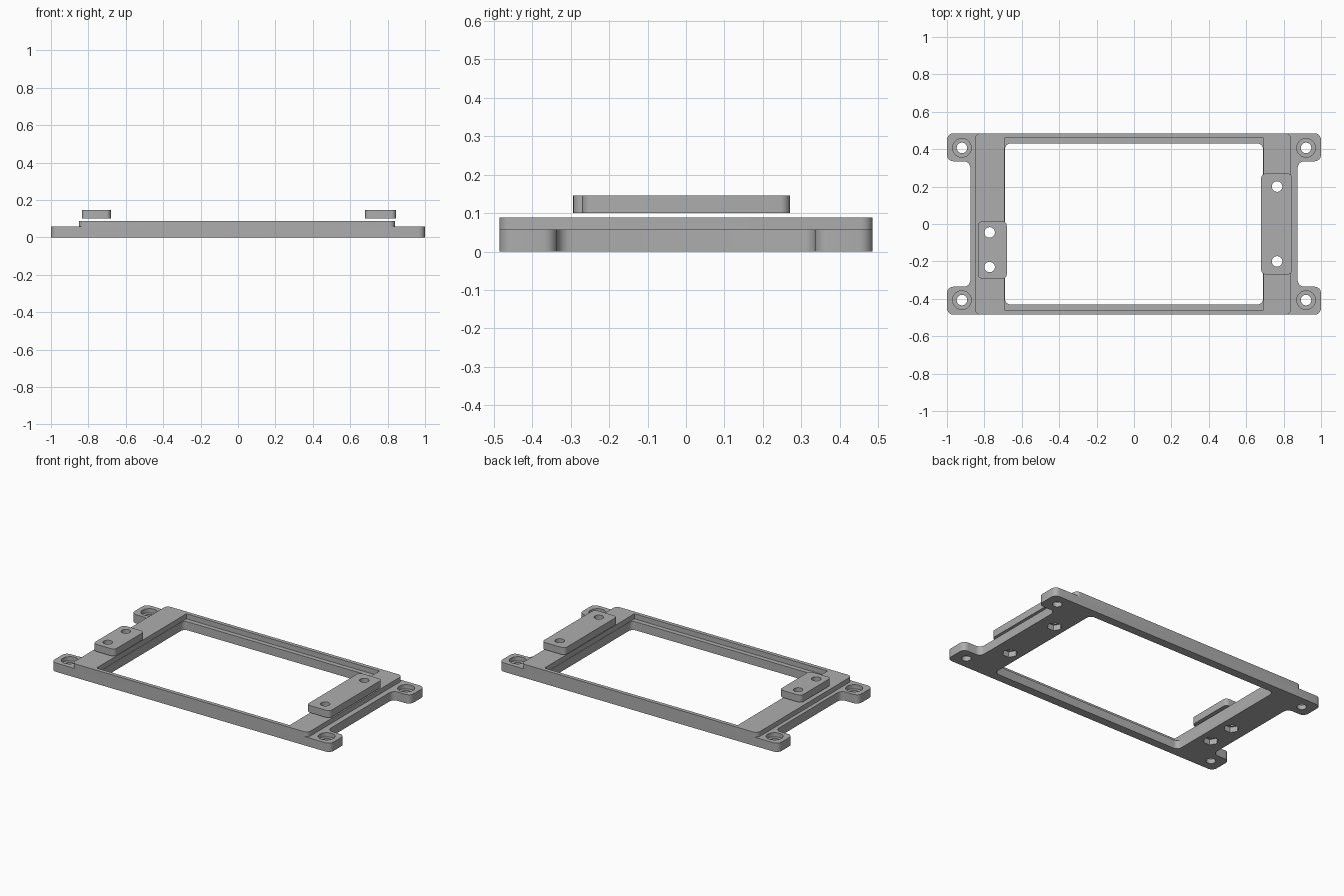
import bpy, bmesh, math
from mathutils import Matrix, Vector

cube = bpy.data.objects.get("Cube")
if cube:
    bpy.data.objects.remove(cube, do_unlink=True)

grey = bpy.data.materials.new("plain grey")
grey.use_nodes = True
COLOR = (0.42, 0.42, 0.42, 1)
grey.diffuse_color = COLOR
grey.node_tree.nodes["Principled BSDF"].inputs["Base Color"].default_value = COLOR


def rounded(corners, radius, steps=6):
    """Round every right-angled corner of an outline."""
    pts = []
    for i, corner in enumerate(corners):
        p = Vector(corner)
        u = (Vector(corners[i - 1]) - p).normalized()
        v = (Vector(corners[(i + 1) % len(corners)]) - p).normalized()
        for k in range(steps + 1):
            t = math.pi / 2 * k / steps
            pts.append(p + radius * (u + v - v * math.cos(t) - u * math.sin(t)))
    return pts


def box(x0, x1, y0, y1):
    return [(x0, y0), (x1, y0), (x1, y1), (x0, y1)]


def ring(x, y, r, sides=32):
    return [(x + r * math.cos(math.tau * k / sides),
             y + r * math.sin(math.tau * k / sides)) for k in range(sides)]


def prism(name, outline, z0, z1, matrix=None):
    """Extrude a flat outline from z0 to z1."""
    bm = bmesh.new()
    face = bm.faces.new([bm.verts.new((p[0], p[1], z0)) for p in outline])
    out = bmesh.ops.extrude_face_region(bm, geom=[face])
    top = [g for g in out["geom"] if isinstance(g, bmesh.types.BMVert)]
    bmesh.ops.translate(bm, verts=top, vec=(0, 0, z1 - z0))
    if matrix:
        bm.transform(matrix)
    bmesh.ops.recalc_face_normals(bm, faces=bm.faces)
    mesh = bpy.data.meshes.new(name)
    bm.to_mesh(mesh)
    bm.free()
    mesh.materials.append(grey)
    obj = bpy.data.objects.new(name, mesh)
    bpy.context.collection.objects.link(obj)
    return obj


def combine(target, tool, operation="DIFFERENCE"):
    tool.hide_render = True
    mod = target.modifiers.new("shape", "BOOLEAN")
    mod.operation, mod.object, mod.solver = operation, tool, "EXACT"
    bpy.ops.object.select_all(action="DESELECT")
    bpy.context.view_layer.objects.active = target
    target.select_set(True)
    bpy.ops.object.modifier_apply(modifier=mod.name)
    bpy.data.objects.remove(tool, do_unlink=True)


def finish(obj):
    bpy.ops.object.select_all(action="DESELECT")
    bpy.context.view_layer.objects.active = obj
    obj.select_set(True)
    bpy.ops.object.shade_smooth_by_angle(angle=math.radians(30))


# Base plate with four mounting ears
HALF_Y, EAR_Y, WAIST, EAR_TOP, TOP = 0.485, 0.335, 0.875, 0.057, 0.088
right_half = [(1, -HALF_Y), (1, -EAR_Y), (WAIST, -EAR_Y),
              (WAIST, EAR_Y), (1, EAR_Y), (1, HALF_Y)]
left_half = [(-x, -y) for x, y in right_half]
frame = prism("frame", rounded(right_half + left_half, 0.035), 0, EAR_TOP)

# Raised border
combine(frame, prism("raised_border", rounded(box(-0.85, 0.84, -HALF_Y, HALF_Y), 0.03),
                     0.02, TOP), "UNION")

# Window opening and the stepped recess along its long sides
combine(frame, prism("window", rounded(box(-0.69, 0.69, -0.43, 0.43), 0.03), -0.1, 0.2))
combine(frame, prism("window_recess", box(-0.692, 0.692, -0.46, 0.46), 0.055, 0.2))

# Cable channel across the short bar, with a rounded floor
to_x_axis = Matrix(((0, 0, 1, 0), (1, 0, 0, 0), (0, 1, 0, 0), (0, 0, 0, 1)))
combine(frame, prism("channel", rounded(box(0.075, 0.255, 0.03, 0.3), 0.02),
                     -0.95, -0.6, to_x_axis))

# Counterbored screw holes in the ears
for sx in (-1, 1):
    for sy in (-1, 1):
        x, y = 0.92 * sx, 0.407 * sy
        combine(frame, prism("ear_hole", ring(x, y, 0.028), -0.1, 0.2))
        combine(frame, prism("ear_counterbore", ring(x, y, 0.05), 0.03, 0.2))

# Clamps above the short bars, with screw holes and nut pockets below them
clamps = [("left_clamp", box(0.68, 0.845, -0.27, 0.27), [(0.765, 0.2), (0.765, -0.2)]),
          ("right_clamp", box(-0.835, -0.68, -0.293, 0.015),
           [(-0.772, -0.045), (-0.772, -0.23)])]
for name, outline, holes in clamps:
    clamp = prism(name, rounded(outline, 0.025), 0.1, 0.146)
    for x, y in holes:
        for part in (clamp, frame):
            combine(part, prism("clamp_hole", ring(x, y, 0.028), -0.1, 0.3))
        combine(frame, prism("nut_pocket", ring(x, y, 0.045, 6), -0.1, 0.035))
    finish(clamp)
finish(frame)
